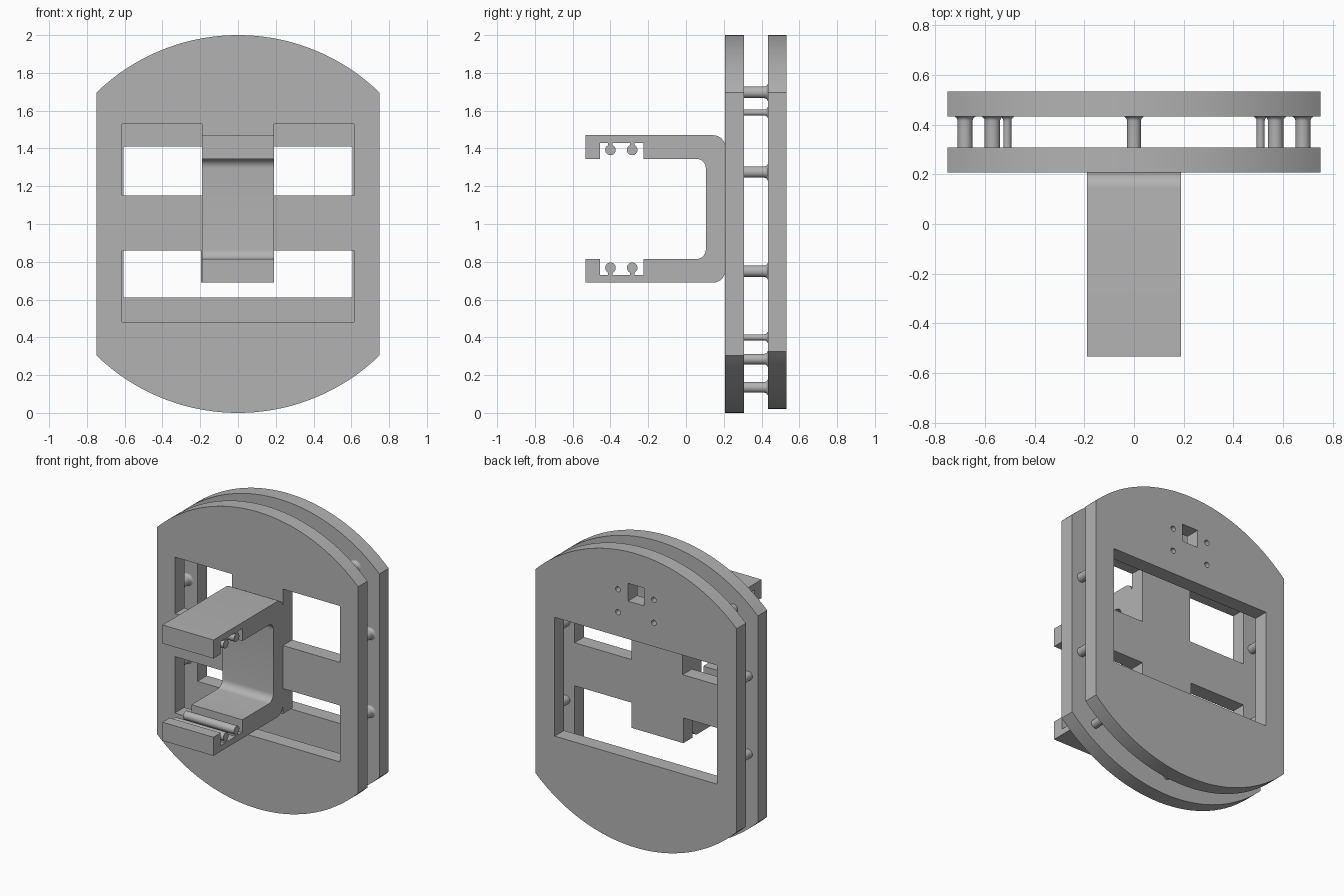
import bpy, bmesh
from math import sin, cos, pi, asin
from mathutils import Matrix

if "Cube" in bpy.data.objects:
    bpy.data.objects.remove(bpy.data.objects["Cube"])

grey = bpy.data.materials.new("plain grey")
grey.use_nodes = True
COLOUR = (0.45, 0.45, 0.45, 1)
grey.diffuse_color = COLOUR
grey.node_tree.nodes["Principled BSDF"].inputs["Base Color"].default_value = COLOUR

# Local (u, v, w) to world: plates lie in xz, the bracket profile in yz
XZ = Matrix(((1, 0, 0), (0, 0, -1), (0, 1, 0))).to_4x4()
YZ = Matrix(((0, 0, 1), (1, 0, 0), (0, 1, 0))).to_4x4()


def select_only(ob):
    bpy.ops.object.select_all(action='DESELECT')
    ob.select_set(True)
    bpy.context.view_layer.objects.active = ob


def finish(ob):
    ob.data.materials.clear()
    ob.data.materials.append(grey)
    select_only(ob)
    bpy.ops.object.shade_smooth_by_angle(angle=0.6)


def extrude_shape(name, loops, depth, matrix):
    """Filled outline with holes, extruded and turned into a mesh."""
    cu = bpy.data.curves.new(name, 'CURVE')
    cu.dimensions, cu.fill_mode, cu.extrude = '2D', 'BOTH', depth / 2
    for pts in loops:
        sp = cu.splines.new('POLY')
        sp.points.add(len(pts) - 1)
        for p, (u, v) in zip(sp.points, pts):
            p.co = (u, v, 0, 1)
        sp.use_cyclic_u = True
    ob = bpy.data.objects.new(name, cu)
    bpy.context.collection.objects.link(ob)
    select_only(ob)
    bpy.ops.object.convert(target='MESH')
    ob = bpy.context.object
    bm = bmesh.new()
    bm.from_mesh(ob.data)
    bmesh.ops.remove_doubles(bm, verts=bm.verts, dist=1e-4)
    bm.transform(matrix)
    bmesh.ops.recalc_face_normals(bm, faces=bm.faces)
    bm.to_mesh(ob.data)
    bm.free()
    finish(ob)
    return ob


def rect(u0, u1, v0, v1):
    return [(u0, v0), (u1, v0), (u1, v1), (u0, v1)]


def arc(cu, cv, r, a0, a1, n):
    return [(cu + r * cos(a0 + (a1 - a0) * i / n), cv + r * sin(a0 + (a1 - a0) * i / n))
            for i in range(n + 1)]


def plate_outline(bottom):
    # Straight sides with shallow arcs at top and bottom
    r, half = 1.075, 0.75
    a = asin(half / r)
    return (arc(0, 2 - r, r, pi / 2 - a, pi / 2 + a, 40)
            + arc(0, bottom + r, r, 1.5 * pi - a, 1.5 * pi + a, 40))


# Front plate: two upper windows and a lower window with a tab reaching into it
lower_window = [(-0.615, 0.48), (0.615, 0.48), (0.615, 0.86), (0.19, 0.86),
                (0.19, 0.69), (-0.195, 0.69), (-0.195, 0.86), (-0.615, 0.86)]
front = extrude_shape("front_plate", [
    plate_outline(0), rect(-0.615, -0.19, 1.15, 1.53),
    rect(0.19, 0.615, 1.15, 1.53), lower_window], 0.1, XZ)
front.location.y = 0.257

# Back plate: one large window, a small square hole and four screw holes
screw_holes = [arc(x, z, 0.018, 0, 2 * pi * 15 / 16, 15)
               for x in (-0.134, 0.134) for z in (1.57, 1.725)]
back = extrude_shape("back_plate", [
    plate_outline(0.02), rect(-0.605, 0.605, 0.61, 1.41),
    rect(-0.06, 0.06, 1.665, 1.785)] + screw_holes, 0.1, XZ)
back.location.y = 0.483

# C-shaped bracket: upper half of the profile, mirrored about its mid height
MID = 1.08
upper = ([(0.105, MID + 0.215)] + arc(0.055, MID + 0.215, 0.05, 0, pi / 2, 8)[1:]
         + [(-0.225, 1.345), (-0.225, 1.43), (-0.455, 1.43), (-0.455, 1.345),
            (-0.533, 1.345), (-0.533, 1.47)]
         + arc(0.145, 1.408, 0.062, pi / 2, 0, 8))
lower = [(y, 2 * MID - z) for y, z in reversed(upper)]
extrude_shape("bracket", [upper + lower], 0.38, YZ)

# Gripping rods on thin necks inside the bracket jaws
for side, word in ((1, "upper"), (-1, "lower")):
    for i, y in enumerate((-0.4, -0.285)):
        z = MID + side * 0.312
        extrude_shape(f"{word}_rod_{i + 1}", [arc(y, z, 0.028, 0, 2 * pi * 23 / 24, 23)], 0.38, YZ)
        ends = sorted((z + side * 0.02, MID + side * 0.355))
        extrude_shape(f"{word}_rod_neck_{i + 1}", [rect(y - 0.012, y + 0.012, *ends)], 0.38, YZ)


def standoff(name, x, z, r, flare):
    """Round post between the plates, with a fillet at the back plate."""
    rings = [(0.3, r)] + [(0.434 - flare + flare * sin(t), r + flare * (1 - cos(t)))
                          for t in (k * pi / 12 for k in range(7))]
    bm = bmesh.new()
    n = 24
    loops = [[bm.verts.new((x + q * cos(2 * pi * k / n), y, z + q * sin(2 * pi * k / n)))
              for k in range(n)] for y, q in rings]
    for a, b in zip(loops, loops[1:]):
        for k in range(n):
            bm.faces.new((a[k], a[k - 1], b[k - 1], b[k]))
    bm.faces.new(loops[0])
    bm.faces.new(loops[-1])
    bmesh.ops.recalc_face_normals(bm, faces=bm.faces)
    me = bpy.data.meshes.new(name)
    bm.to_mesh(me)
    bm.free()
    ob = bpy.data.objects.new(name, me)
    bpy.context.collection.objects.link(ob)
    finish(ob)


# Mirrored pairs of standoffs, and a single one at the bottom
for label, x, z, r in (("top", 0.57, 1.697, 0.031), ("top_thin", 0.51, 1.59, 0.016),
                       ("upper_side", 0.68, 1.275, 0.03), ("lower_side", 0.68, 0.75, 0.03),
                       ("bottom_thin", 0.51, 0.4, 0.016), ("bottom", 0.57, 0.285, 0.028)):
    for s, word in ((1, "left"), (-1, "right")):
        standoff(f"{label}_standoff_{word}", s * x, z, r, 0.02)
standoff("base_standoff", 0, 0.135, 0.028, 0.02)
